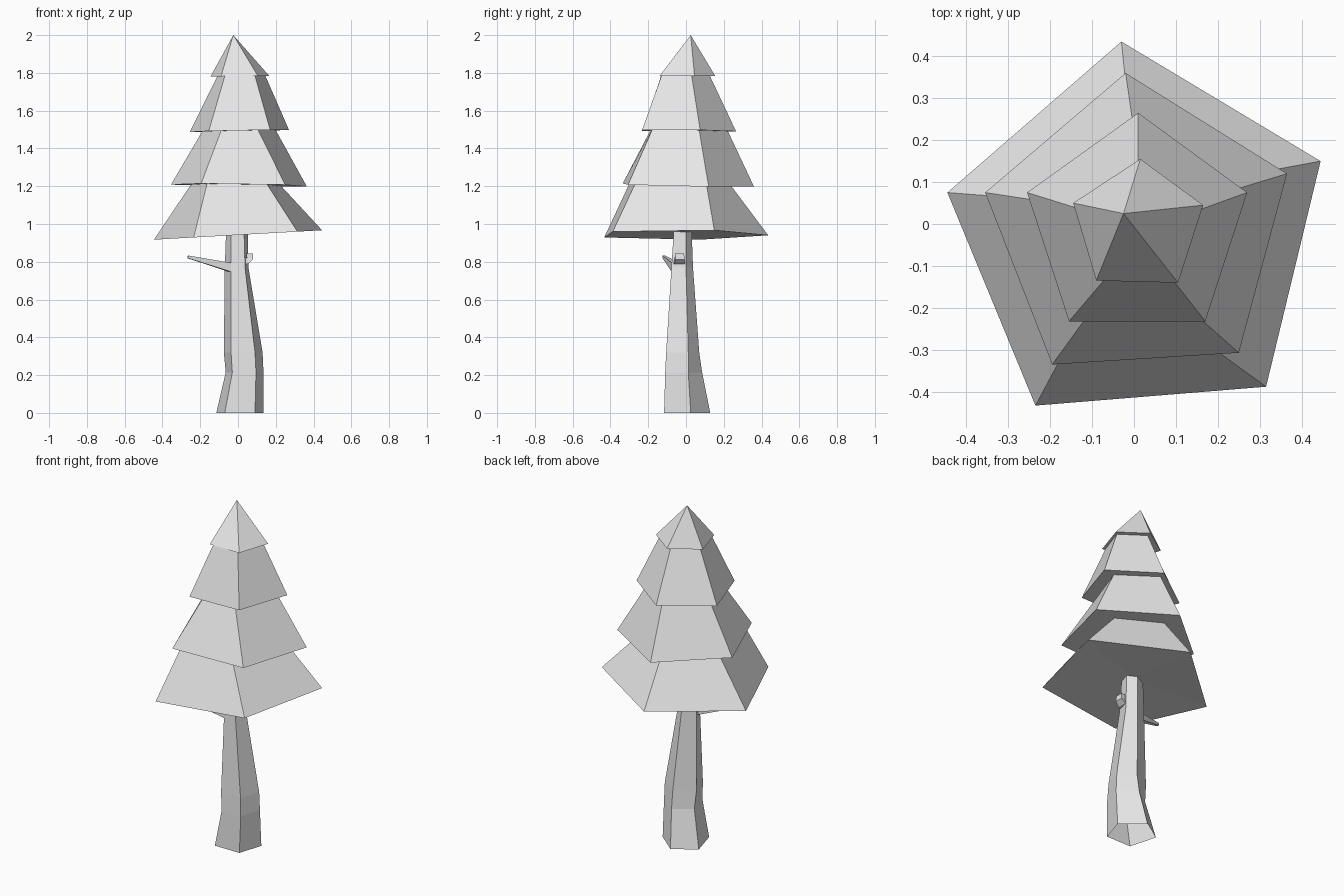
import bpy, bmesh
from mathutils import Vector

if "Cube" in bpy.data.objects:
    bpy.data.objects.remove(bpy.data.objects["Cube"])

grey = bpy.data.materials.new("light_grey")
grey.diffuse_color = (0.8, 0.8, 0.8, 1)
grey.use_nodes = True
grey.node_tree.nodes["Principled BSDF"].inputs["Base Color"].default_value = grey.diffuse_color


def loft(name, rings, apex=None, base=None, capped=True):
    """Skin a stack of rings; ends are pointed (apex, base), capped or open."""
    bm = bmesh.new()
    loops = [[bm.verts.new(p) for p in r] for r in rings]
    n = len(loops[0])
    for a, b in zip(loops, loops[1:]):
        for i in range(n):
            j = (i + 1) % n
            bm.faces.new((a[i], a[j], b[j], b[i]))
    for loop, point in ((loops[0], base), (loops[-1], apex)):
        if point:
            tip = bm.verts.new(point)
            for i in range(n):
                bm.faces.new((loop[i], loop[(i + 1) % n], tip))
        elif capped:
            bm.faces.new(loop)
    bmesh.ops.recalc_face_normals(bm, faces=bm.faces)
    me = bpy.data.meshes.new(name)
    bm.to_mesh(me)
    bm.free()
    me.materials.append(grey)
    ob = bpy.data.objects.new(name, me)
    bpy.context.collection.objects.link(ob)
    return ob


def ring(points, z, tx=0, ty=0):
    """Ring of xy points on a plane tilted by tx, ty."""
    return [(x, y, z + tx * x + ty * y) for x, y in points]


# Foliage: four stepped tiers; corners run left, front left, front right, right, back
skirt1 = [(-.445, .075), (-.235, -.433), (.315, -.388), (.445, .15), (-.03, .435)]
neck1 = [(-.25, .06), (-.164, -.30), (.155, -.272), (.23, .11), (-.01, .24)]
skirt2 = [(-.355, .075), (-.195, -.335), (.25, -.307), (.365, .12), (-.02, .36)]
neck2 = [(-.19, .05), (-.09, -.19), (.106, -.18), (.20, .07), (0, .222)]
skirt3 = [(-.255, .075), (-.155, -.232), (.17, -.232), (.27, .075), (.01, .265)]
neck3 = [(-.11, .03), (-.07, -.132), (.09, -.13), (.145, .03), (.01, .127)]
skirt4 = [(-.145, .05), (-.09, -.135), (.105, -.14), (.165, .045), (.015, .155)]
p1, p2, p3, p4 = (.942, .056, 0), (1.205, -.014, -.02), (1.493, .02, -.01), (1.783, .01, 0)
loft("foliage", [ring(skirt1, *p1),
                 ring(neck1, *p2), ring(skirt2, *p2),
                 ring(neck2, *p3), ring(skirt3, *p3),
                 ring(neck3, *p4), ring(skirt4, *p4)],
     apex=(-.025, .025, 2.0), base=(0, 0, .958))

# Trunk: bent five-sided open tube, same corner order
loft("trunk", [
    ring([(-.115, .045), (-.07, -.116), (.09, -.116), (.135, .025), (.012, .128)], 0),
    ring([(-.065, .015), (-.03, -.11), (.095, -.11), (.135, .012), (.035, .085)], .215),
    ring([(-.075, .01), (-.037, -.105), (.09, -.105), (.13, .012), (.037, .07)], .32),
    ring([(-.07, 0), (-.037, -.077), (.037, -.077), (.055, 0), (.005, .037)], .77),
    ring([(-.063, 0), (-.037, -.065), (.032, -.065), (.053, 0), (0, .03)], .965),
], capped=False)


def branch(name, start, end, r0, r1):
    """Tapered four-sided limb between two points."""
    a, b = Vector(start), Vector(end)
    d = (b - a).normalized()
    side = d.cross(Vector((0, 0, 1))).normalized()
    up = side.cross(d)
    rings = [[p + side * r * s + up * r * t
              for s, t in ((-1, -1), (1, -1), (1, 1), (-1, 1))]
             for p, r in ((a, r0), (b, r1))]
    return loft(name, rings)


# Long thin branch on the left
branch("left_branch", (-.03, -.05, .768), (-.265, -.118, .826), .024, .007)

# Short upturned stub on the right
loft("right_stub", [
    [(.03, -.068, .785), (.03, -.002, .785), (.03, -.01, .84), (.03, -.06, .84)],
    [(.055, -.062, .79), (.055, -.006, .79), (.05, -.012, .815), (.05, -.055, .815)],
    [(.08, -.056, .813), (.08, -.008, .813), (.045, -.012, .83), (.045, -.055, .83)],
    [(.078, -.054, .845), (.078, -.01, .845), (.045, -.012, .845), (.045, -.055, .845)],
])
